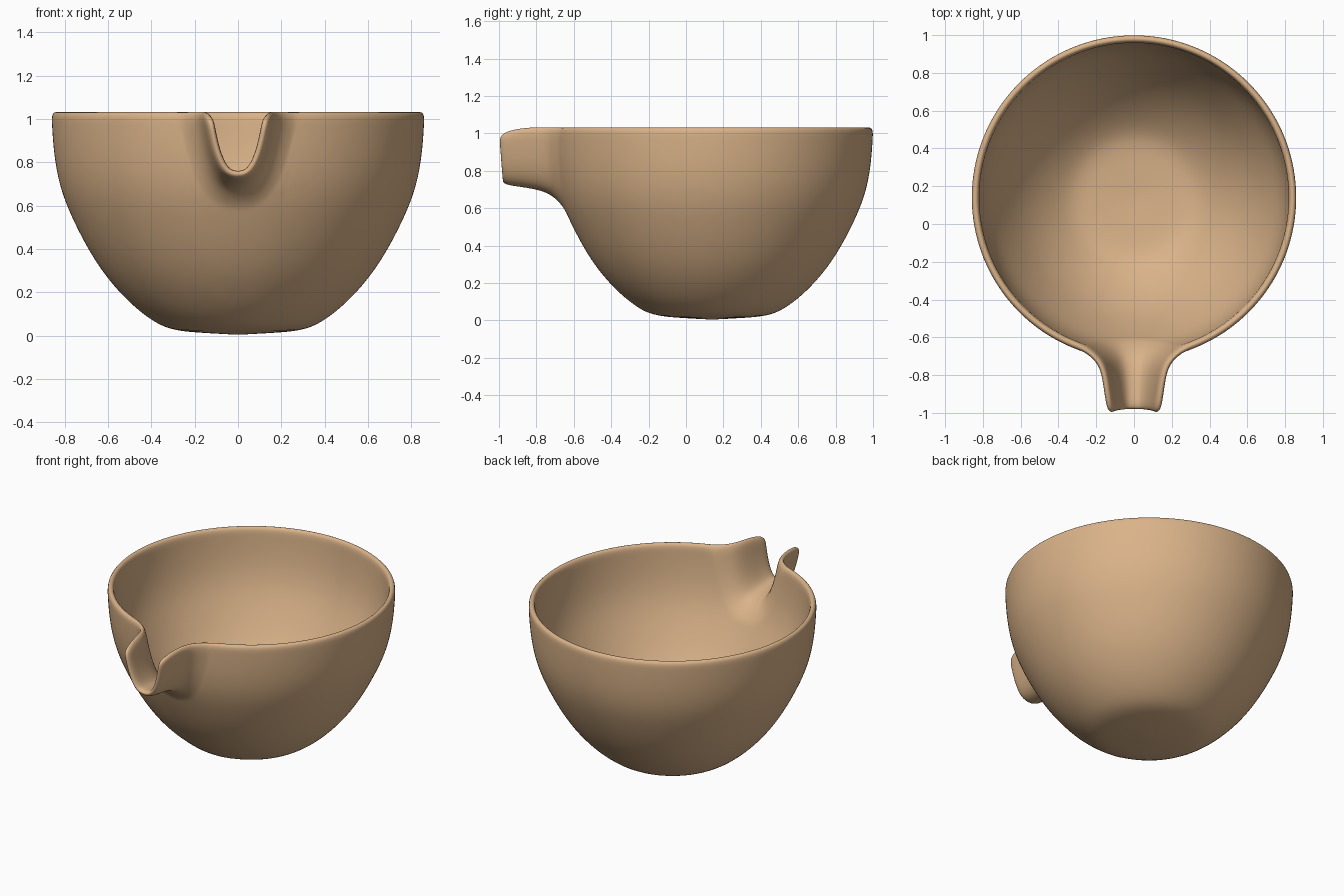
import bpy, bmesh, math

if "Cube" in bpy.data.objects:
    bpy.data.objects.remove(bpy.data.objects["Cube"])

CY, TOP = 0.14, 1.033          # bowl centre in y, rim height

# Outer wall profile (radius, z), smoothed with Catmull-Rom
prof = [(.36, .045), (.51, .16), (.66, .345), (.80, .62), (.845, .80), (.862, TOP)]
pad = [(.26, .0)] + prof + [(.863, 1.25)]
fine = []
for k in range(1, len(pad) - 2):
    for n in range(20):
        t = n / 20
        fine.append(tuple(0.5 * (2 * b + (c - a) * t + (2*a - 5*b + 4*c - d) * t*t
                                 + (3*b - a - 3*c + d) * t**3)
                          for a, b, c, d in zip(*pad[k-1:k+3])))
fine.append(prof[-1])

def radius(z):
    for (r0, z0), (r1, z1) in zip(fine, fine[1:]):
        if z <= z1:
            return r0 + (r1 - r0) * (z - z0) / (z1 - z0)
    return prof[-1][0]

# U-shaped cross-section of the spout (width, height), normalised
half = [(0, 0), (.2, .015), (.38, .06), (.54, .15), (.68, .29), (.81, .49), (.92, .75), (1, 1)]
ushape = [(-w, h) for w, h in half[:0:-1]] + half
NU = len(ushape)

# Column ends: the notch in the bowl first, then the round rim
ends = []
for w, h in ushape:
    z = .60 + (TOP - .60) * h
    ends.append((-math.acos(.27 * w / radius(z)), z))
a0, a1 = ends[-1][0], ends[0][0] + 2 * math.pi
ARC = 60
ends += [(a0 + (a1 - a0) * i / ARC, TOP) for i in range(1, ARC)]
NC = len(ends)

bm = bmesh.new()
def ring(r_z):
    return [bm.verts.new((r * math.cos(a), CY + r * math.sin(a), z)) for (a, _), (r, z) in zip(ends, r_z)]

# Floor rings and wall rings
rows = [ring([(r, z)] * NC) for r, z in ((.14, .012), (.27, .02))]
for f in (0, .07, .16, .26, .37, .48, .60, .72, .84, .94, 1):
    zs = [.045 + (zt - .045) * f for _, zt in ends]
    rows.append(ring([(radius(z), z) for z in zs]))
pole = bm.verts.new((0, CY, .004))
for j in range(NC):
    k = (j + 1) % NC
    bm.faces.new((pole, rows[0][k], rows[0][j]) [::-1])
    for lo, hi in zip(rows, rows[1:]):
        bm.faces.new((lo[j], lo[k], hi[k], hi[j]))

# Spout sections lofted outward: half width, bottom z, top z, y at bottom, y at top
prev = rows[-1][:NU]
for hw, zb, zt, yb, yt in ((.20, .672, TOP, -.715, -.735), (.175, .70, TOP, -.80, -.81),
                           (.162, .715, 1.025, -.90, -.91), (.145, .727, .995, -.985, -1.005)):
    cur = [bm.verts.new((w * hw, yb + (yt - yb) * h, zb + (zt - zb) * h)) for w, h in ushape]
    for j in range(NU - 1):
        bm.faces.new((prev[j], prev[j+1], cur[j+1], cur[j]))
    prev = cur

bmesh.ops.recalc_face_normals(bm, faces=bm.faces)
bm.normal_update()
side = rows[6][NU + ARC // 2]
if side.normal.y < 0:          # far wall must face outward
    bmesh.ops.reverse_faces(bm, faces=bm.faces)
for f in bm.faces:
    f.smooth = True
me = bpy.data.meshes.new("spouted_bowl")
bm.to_mesh(me)
bm.free()
bowl = bpy.data.objects.new("spouted_bowl", me)
bpy.context.collection.objects.link(bowl)

# Wall thickness and rounded rim
sol = bowl.modifiers.new("wall", 'SOLIDIFY')
sol.thickness, sol.offset = .04, -1
sub = bowl.modifiers.new("smooth", 'SUBSURF')
sub.levels = sub.render_levels = 2

mat = bpy.data.materials.new("clay")
mat.diffuse_color = (.70, .45, .25, 1)
mat.use_nodes = True
mat.node_tree.nodes["Principled BSDF"].inputs["Base Color"].default_value = mat.diffuse_color
me.materials.append(mat)
